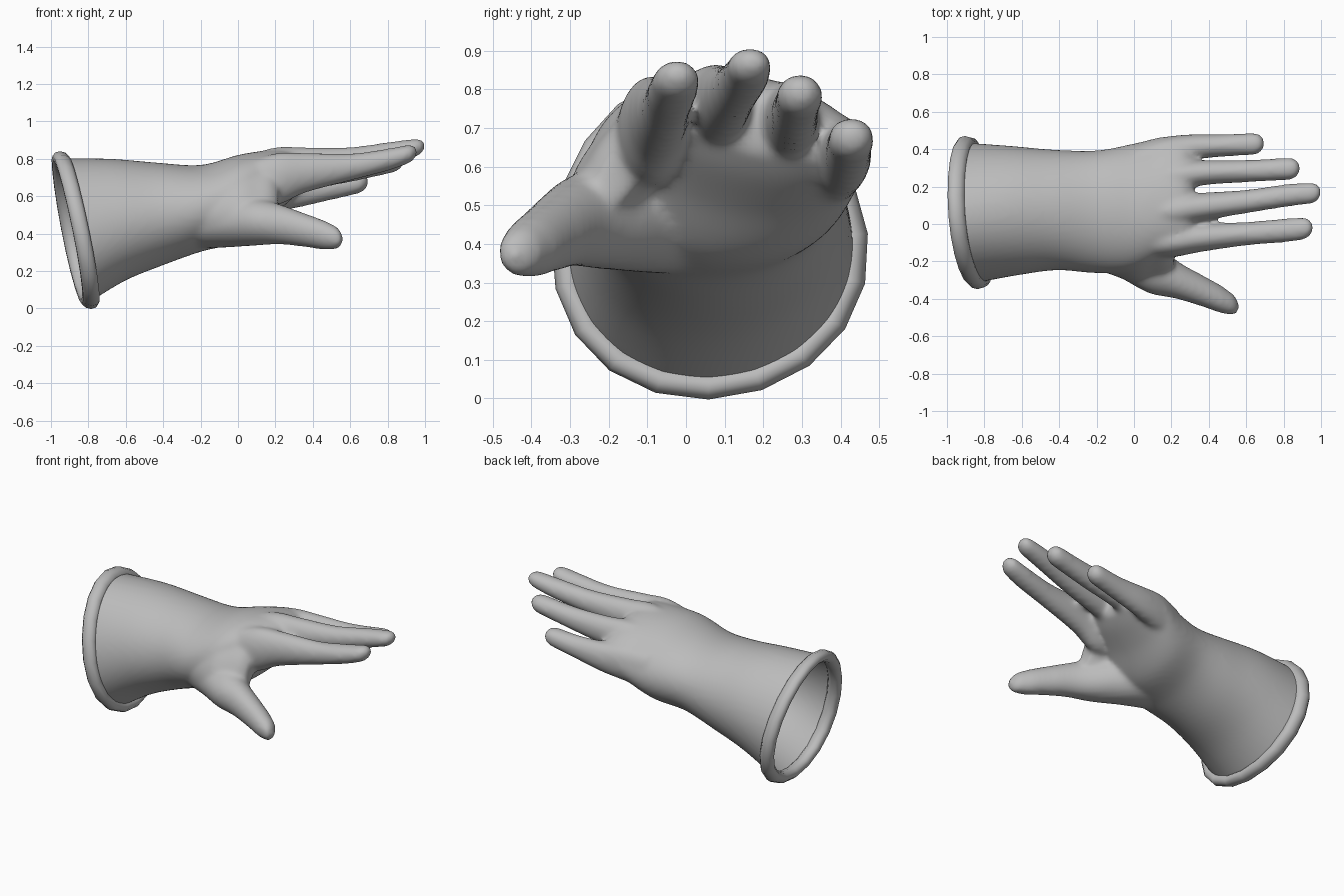
import bpy, bmesh, math
from mathutils import Vector

cube = bpy.data.objects.get("Cube")
if cube:
    bpy.data.objects.remove(cube)

grey = bpy.data.materials.new("glove_grey")
grey.use_nodes = True
grey.diffuse_color = (0.5, 0.5, 0.5, 1)
grey.node_tree.nodes["Principled BSDF"].inputs["Base Color"].default_value = (0.5, 0.5, 0.5, 1)


def smooth_keys(keys, steps=6):
    """Catmull-Rom interpolation of section tuples."""
    out = []
    for i in range(len(keys) - 1):
        a, b, c, d = (keys[max(0, min(len(keys) - 1, i + k))] for k in (-1, 0, 1, 2))
        for s in range(steps):
            t = s / steps
            out.append(tuple(
                q + 0.5 * t * ((r - p) + t * ((2 * p - 5 * q + 4 * r - w) + t * (3 * (q - r) + w - p)))
                for p, q, r, w in zip(a, b, c, d)))
    return out + [keys[-1]]


def section_point(sec, angle):
    """Point on an oval section: x, centre y, centre z, half width, half height, roll, lean.
    Leaning sections are tilted and wider towards the bottom."""
    x, cy, cz, hy, hz, roll, lean = sec
    u, v = hy * math.cos(angle) * (1 - 0.1 * lean * math.sin(angle)), hz * math.sin(angle)
    c, s = math.cos(math.radians(roll)), math.sin(math.radians(roll))
    dy, dz = u * c - v * s, u * s + v * c
    return Vector((x - lean * (0.2 * dz + 0.08 * dy), cy + dy, cz + dz))


def loft(bm, sections, sides=32):
    rings = [[bm.verts.new(section_point(sec, math.tau * k / sides)) for k in range(sides)]
             for sec in sections]
    for a, b in zip(rings, rings[1:]):
        for k in range(sides):
            n = (k + 1) % sides
            bm.faces.new((a[k], a[n], b[n], b[k]))
    bm.faces.new(rings[0][::-1])
    bm.faces.new(rings[-1])


def finger(bm, keys):
    """Tapered finger with a domed tip."""
    secs = smooth_keys([k + (0, 0) for k in keys])
    last, prev = Vector(keys[-1][:3]), Vector(keys[-2][:3])
    step = (last - prev).normalized()
    hy, hz = keys[-1][3:]
    for t in (20, 40, 60, 75, 85):
        a = math.radians(t)
        secs.append((*(last + step * hy * math.sin(a)), hy * math.cos(a), hz * math.cos(a), 0, 0))
    loft(bm, secs)


def make_object(name, bm):
    bmesh.ops.recalc_face_normals(bm, faces=bm.faces[:])
    mesh = bpy.data.meshes.new(name)
    bm.to_mesh(mesh)
    bm.free()
    mesh.materials.append(grey)
    obj = bpy.data.objects.new(name, mesh)
    bpy.context.scene.collection.objects.link(obj)
    return obj


def activate(obj):
    bpy.ops.object.select_all(action='DESELECT')
    obj.select_set(True)
    bpy.context.view_layer.objects.active = obj


# Gauntlet, wrist and palm sections from the cuff to the knuckles
body = [
    (-0.87, 0.055, 0.42, 0.372, 0.385, 10, 1),
    (-0.64, 0.07, 0.475, 0.345, 0.325, 5, 0.6),
    (-0.42, 0.075, 0.505, 0.322, 0.275, 0, 0.3),
    (-0.2, 0.065, 0.535, 0.328, 0.232, 0, 0),
    (0.0, 0.09, 0.588, 0.342, 0.23, -8, 0),
    (0.15, 0.15, 0.66, 0.32, 0.175, -12, 0),
    (0.26, 0.175, 0.70, 0.29, 0.125, -14, 0),
    (0.32, 0.18, 0.71, 0.25, 0.07, -15, 0),
]
# Web of the hand between thumb and index finger
web = [
    (-0.4, -0.04, 0.53, 0.13, 0.12, 55, 0),
    (-0.15, -0.11, 0.53, 0.17, 0.14, 55, 0),
    (0.0, -0.16, 0.57, 0.2, 0.12, 55, 0),
    (0.1, -0.165, 0.59, 0.2, 0.095, 57, 0),
    (0.17, -0.165, 0.6, 0.17, 0.075, 60, 0),
    (0.215, -0.16, 0.6, 0.12, 0.045, 60, 0),
]
# Digits: x, y, z, half width, half height
digits = {
    "index": [(0.0, -0.11, 0.66, 0.07, 0.1), (0.2, -0.093, 0.69, 0.085, 0.14),
              (0.36, -0.073, 0.725, 0.076, 0.107), (0.6, -0.052, 0.755, 0.063, 0.073),
              (0.8, -0.035, 0.795, 0.064, 0.06), (0.9, -0.025, 0.822, 0.061, 0.052)],
    "middle": [(0.0, 0.05, 0.7, 0.07, 0.1), (0.2, 0.07, 0.75, 0.083, 0.112),
               (0.36, 0.092, 0.765, 0.075, 0.097), (0.6, 0.12, 0.79, 0.063, 0.073),
               (0.82, 0.153, 0.832, 0.061, 0.06), (0.945, 0.165, 0.858, 0.058, 0.049)],
    "ring": [(0.0, 0.24, 0.67, 0.07, 0.1), (0.2, 0.255, 0.71, 0.078, 0.108),
             (0.38, 0.275, 0.725, 0.067, 0.09), (0.6, 0.283, 0.745, 0.06, 0.07),
             (0.83, 0.295, 0.783, 0.06, 0.057)],
    "little": [(0.0, 0.35, 0.59, 0.07, 0.12), (0.15, 0.385, 0.62, 0.078, 0.115),
               (0.3, 0.41, 0.628, 0.069, 0.094), (0.48, 0.42, 0.645, 0.06, 0.07),
               (0.64, 0.428, 0.67, 0.06, 0.057)],
    "thumb": [(-0.45, 0.02, 0.46, 0.17, 0.13), (-0.25, -0.02, 0.46, 0.19, 0.137),
              (-0.08, -0.09, 0.465, 0.195, 0.14), (0.08, -0.21, 0.465, 0.16, 0.13),
              (0.22, -0.293, 0.45, 0.105, 0.108), (0.36, -0.355, 0.418, 0.085, 0.09),
              (0.46, -0.4, 0.392, 0.075, 0.079), (0.505, -0.42, 0.382, 0.063, 0.067)],
}

# Fused hand
bm = bmesh.new()
loft(bm, smooth_keys(body), 48)
loft(bm, smooth_keys(web))
for keys in digits.values():
    finger(bm, keys)
glove = make_object("glove", bm)
activate(glove)
remesh = glove.modifiers.new("fuse", 'REMESH')
remesh.mode = 'VOXEL'
remesh.voxel_size = 0.014
relax = glove.modifiers.new("relax", 'SMOOTH')
relax.factor = 0.5
relax.iterations = 12
for name in ("fuse", "relax"):
    bpy.ops.object.modifier_apply(modifier=name)

# Cut the cuff end open, leaving a hollow shell
bm = bmesh.new()
bm.from_mesh(glove.data)
bmesh.ops.bisect_plane(bm, geom=bm.verts[:] + bm.edges[:] + bm.faces[:],
                       plane_co=(-0.845, 0.055, 0.42), plane_no=(1, 0.08, 0.2), clear_inner=True)
bm.to_mesh(glove.data)
bm.free()
bpy.ops.object.shade_smooth_by_angle(angle=math.radians(60))

# Rolled rim around the opening
bm = bmesh.new()
sides, tube = 20, 10
x, cy, cz, hy, hz, roll, lean = body[0]
loops = []
for i in range(sides):
    ring = []
    for j in range(tube):
        b = math.tau * j / tube
        r = 0.037 * math.cos(b)
        p = section_point((x, cy, cz, hy + r, hz + r, roll, lean), math.tau * (i + 0.5) / sides)
        ring.append(bm.verts.new(p + Vector((0.046 * math.sin(b), 0, 0))))
    loops.append(ring)
for i in range(sides):
    a, b = loops[i], loops[(i + 1) % sides]
    for j in range(tube):
        n = (j + 1) % tube
        bm.faces.new((a[j], b[j], b[n], a[n]))
rim = make_object("cuff_rim", bm)
activate(rim)
bpy.ops.object.shade_smooth_by_angle(angle=math.radians(50))
